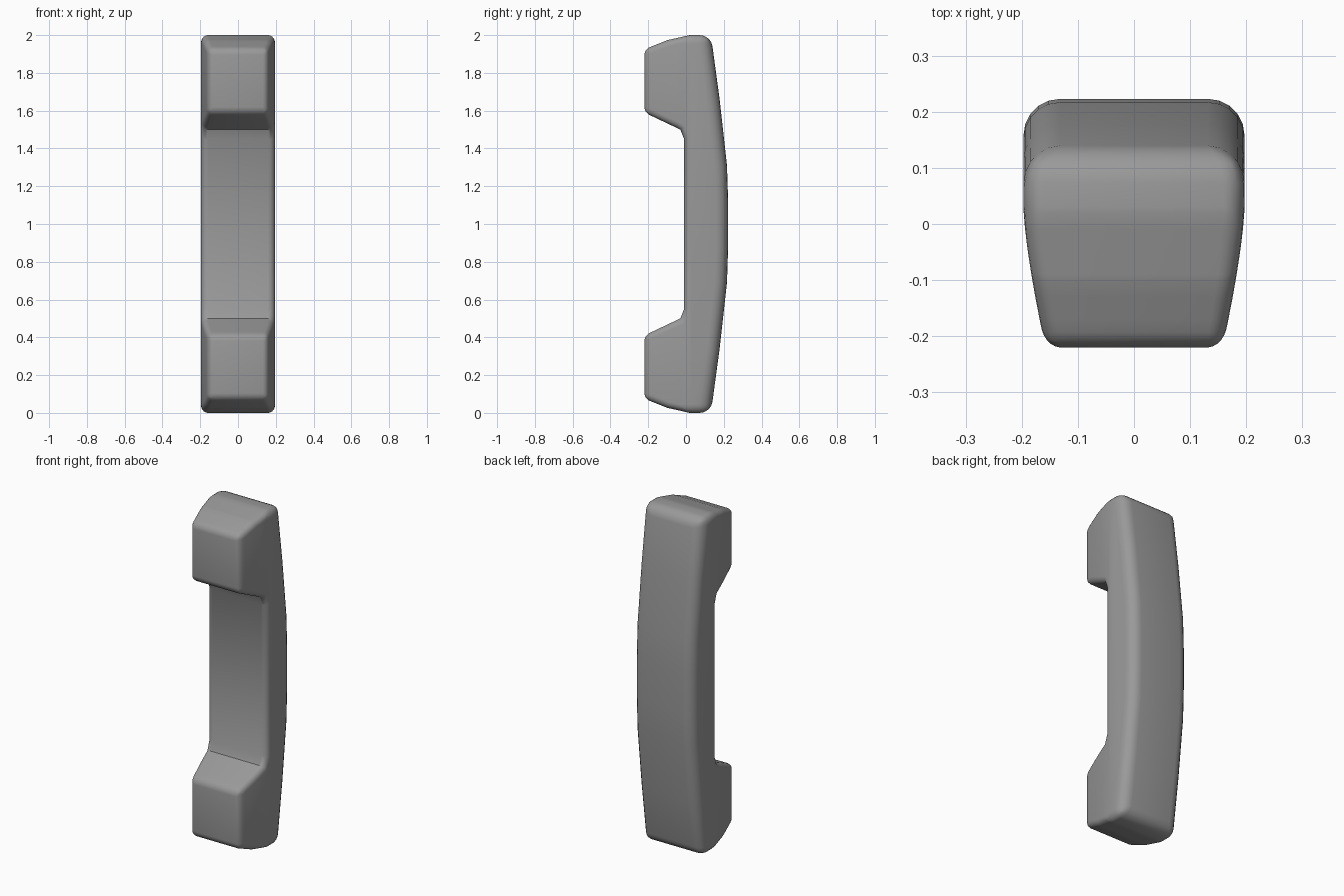
import bpy
import bmesh

if "Cube" in bpy.data.objects:
    bpy.data.objects.remove(bpy.data.objects["Cube"], do_unlink=True)

HALF_WIDTH = 0.197

# Grey plastic
plastic = bpy.data.materials.new("grey_plastic")
plastic.use_nodes = True
grey = (0.32, 0.32, 0.32, 1)
plastic.diffuse_color = grey
plastic.node_tree.nodes["Principled BSDF"].inputs["Base Color"].default_value = grey

# Side profile, upper half from grip to back: y, height above middle, corner rounding
upper = [(-0.01, 0.45, 0.04), (-0.03, 0.5, 0.03), (-0.22, 0.59, 0.03), (-0.22, 0.925, 0.03),
         (-0.1, 0.973, 0.04), (0.02, 1.0, 0.05), (0.132, 1.0, 0.06),
         (0.178, 0.66, 0.06), (0.217, 0.31, 0.06), (0.223, 0.12, 0.06)]
profile = upper + [(y, -h, r) for y, h, r in reversed(upper)]

# Handset body: extruded profile
bm = bmesh.new()
face = bm.faces.new([bm.verts.new((-HALF_WIDTH, y, 1 + h)) for y, h, r in profile])
side = bmesh.ops.extrude_face_region(bm, geom=[face])
moved = [v for v in side["geom"] if isinstance(v, bmesh.types.BMVert)]
bmesh.ops.translate(bm, verts=moved, vec=(2 * HALF_WIDTH, 0, 0))
bmesh.ops.recalc_face_normals(bm, faces=bm.faces)

# Rounding amount per edge: soft back, tighter pads and grip
weight = bm.edges.layers.float.new("bevel_weight_edge")
for e in bm.edges:
    a, b = (v.co for v in e.verts)
    y = (a.y + b.y) / 2
    if abs(a.x - b.x) < 0.01:
        e[weight] = 1.0 if y > 0.1 else 0.7 if y > 0.03 else 0.5
    elif a.y > 0.1 and abs(a.z - 1) > 0.9:
        e[weight] = 0.9
    elif y < -0.2:
        e[weight] = 0.45

mesh = bpy.data.meshes.new("handset")
bm.to_mesh(mesh)
bm.free()
mesh.materials.append(plastic)
handset = bpy.data.objects.new("handset", mesh)
bpy.context.collection.objects.link(handset)
bpy.context.view_layer.objects.active = handset
handset.select_set(True)
bevel = handset.modifiers.new("rounding", "BEVEL")
bevel.limit_method = "WEIGHT"
bevel.width = 0.065
bevel.segments = 5
bpy.ops.object.modifier_apply(modifier=bevel.name)

# Narrow the handset towards the front of the ear and mouth pads
bm = bmesh.new()
bm.from_mesh(mesh)
for i in range(6):
    bmesh.ops.bisect_plane(bm, geom=bm.verts[:] + bm.edges[:] + bm.faces[:],
                           plane_co=(0, 0.03 - 0.04 * i, 0), plane_no=(0, 1, 0))
for v in bm.verts:
    t = max(0, (0.03 - v.co.y) / 0.25)
    v.co.x *= 1 - 0.2 * t ** 1.4
bm.to_mesh(mesh)
bm.free()
bpy.ops.object.shade_smooth_by_angle(angle=0.7)
